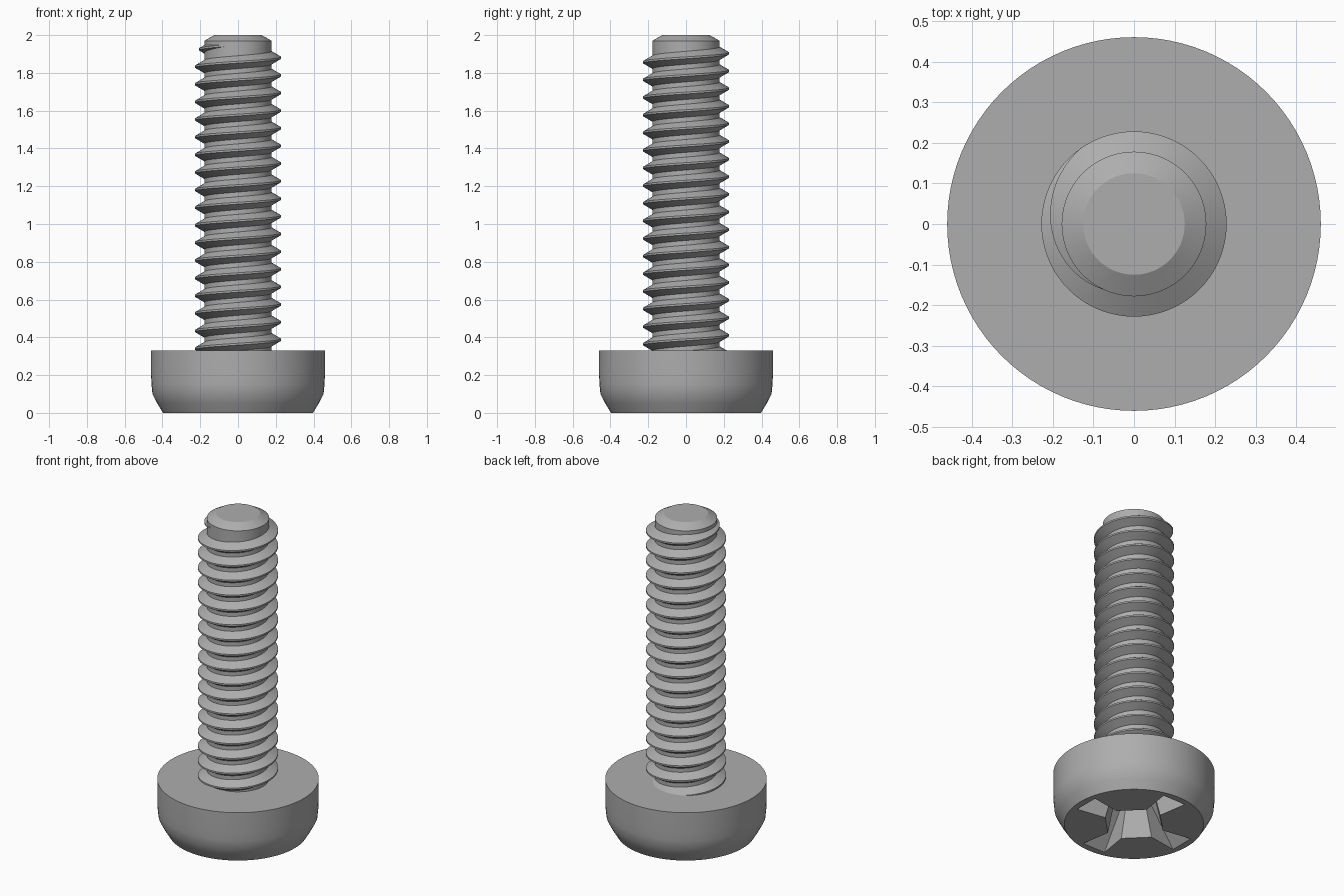
import bpy, bmesh, math

old = bpy.data.objects.get("Cube")
if old:
    bpy.data.objects.remove(old, do_unlink=True)

steel = bpy.data.materials.new("grey steel")
steel.use_nodes = True
GREY = (0.42, 0.42, 0.42, 1)
steel.diffuse_color = GREY
steel.node_tree.nodes["Principled BSDF"].inputs["Base Color"].default_value = GREY

CORE, CREST, PITCH = 0.178, 0.228, 0.0933
HEAD_TOP = 0.33


def build(name, rings, smooth=True):
    """Bridge closed rings of points in order and cap both ends."""
    bm = bmesh.new()
    loops = [[bm.verts.new(p) for p in ring] for ring in rings]
    n = len(loops[0])
    for a, b in zip(loops, loops[1:]):
        for i in range(n):
            j = (i + 1) % n
            bm.faces.new((a[i], a[j], b[j], b[i]))
    bm.faces.new(loops[0])
    bm.faces.new(loops[-1])
    bmesh.ops.recalc_face_normals(bm, faces=bm.faces)
    mesh = bpy.data.meshes.new(name)
    bm.to_mesh(mesh)
    bm.free()
    mesh.materials.append(steel)
    obj = bpy.data.objects.new(name, mesh)
    bpy.context.collection.objects.link(obj)
    if smooth:
        shade(obj)
    return obj


def shade(obj):
    bpy.ops.object.select_all(action='DESELECT')
    obj.select_set(True)
    bpy.context.view_layer.objects.active = obj
    bpy.ops.object.shade_smooth_by_angle(angle=math.radians(29))


def circle(r, z, n=96):
    return [(r * math.cos(t), r * math.sin(t), z)
            for t in (math.tau * i / n for i in range(n))]


def cross(tip, tip_half, inner, inner_half, z):
    """Four-winged outline with bevelled corners between the wings."""
    arm = [(inner, -inner_half), (tip, -tip_half), (tip, tip_half), (inner, inner_half)]
    pts = []
    for k in range(4):
        c, s = round(math.cos(k * math.pi / 2)), round(math.sin(k * math.pi / 2))
        pts += [(x * c - y * s, x * s + y * c, z) for x, y in arm]
    return pts


# Pan head with a tapered cross recess in its outer face
head = build("head", [circle(r, z) for r, z in
                      [(0.397, 0), (0.427, 0.05), (0.453, 0.1), (0.458, 0.15),
                       (0.46, 0.2), (0.46, HEAD_TOP)]], smooth=False)
cutter = build("recess_cutter", [cross(0.365, 0.08, 0.175, 0.05, -0.01),
                                 cross(0.15, 0.045, 0.11, 0.04, 0.23)], smooth=False)
cutter.hide_render = True
cut = head.modifiers.new("recess", 'BOOLEAN')
cut.operation, cut.solver, cut.object = 'DIFFERENCE', 'EXACT', cutter
bpy.context.view_layer.objects.active = head
bpy.ops.object.modifier_apply(modifier=cut.name)
bpy.data.objects.remove(cutter, do_unlink=True)
shade(head)

# Shank core with a chamfered end
build("shank", [circle(r, z) for r, z in
                [(CORE, HEAD_TOP - 0.02), (CORE, 1.97), (0.125, 2.0)]])

# Right-handed thread that sinks into the core at its upper end
STEPS = 72
CREST_Z = 1.88                      # crest height on the +x side of the last turn
FADE = (math.radians(125), math.radians(250))
first = -int(17.2 * STEPS)
last = int(FADE[1] / math.tau * STEPS)
rings = []
for i in range(first, last + 1):
    a = math.tau * i / STEPS
    z = CREST_Z + PITCH * a / math.tau
    fade = max(0, (a - FADE[0]) / (FADE[1] - FADE[0]))
    sink = (CREST - CORE + 0.002) * fade
    section = [(CORE - 0.008, -0.039), (CREST, -0.005), (CREST, 0.005), (CORE - 0.008, 0.039)]
    rings.append([((r - sink) * math.cos(a), (r - sink) * math.sin(a), z + dz)
                  for r, dz in section])
build("thread", rings)
